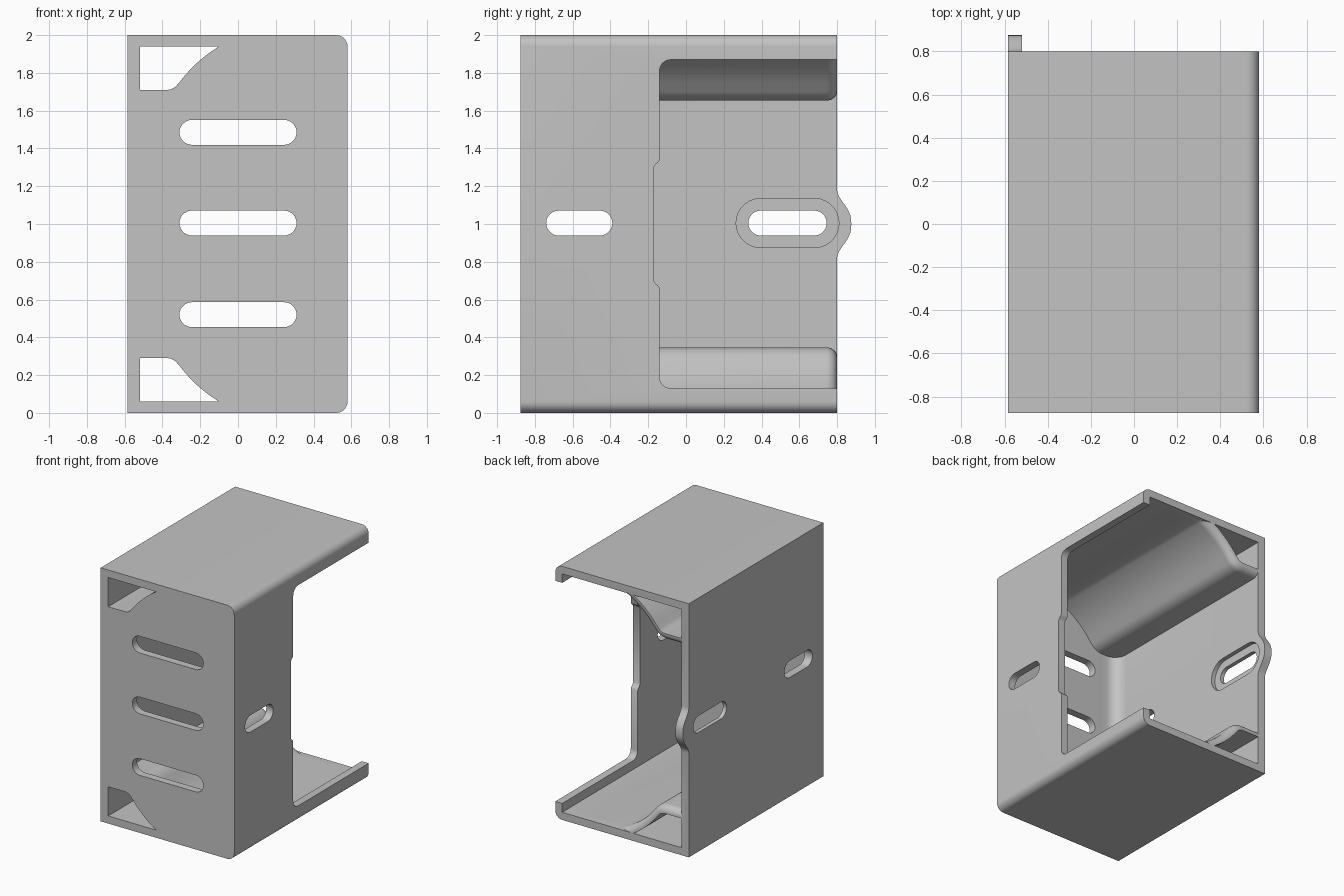
import bpy, bmesh
from math import sin, cos, asin, pi, sqrt

if "Cube" in bpy.data.objects:
    bpy.data.objects.remove(bpy.data.objects["Cube"], do_unlink=True)

BACK, FRONT, WALL = 0.8, -0.875, 0.06
TOP = 2 - WALL          # ceiling height
INNER = 0.52            # half width of the cavity


def loft(name, sections):
    """Closed solid through matching rings of 3D points."""
    bm = bmesh.new()
    rings = [[bm.verts.new(p) for p in s] for s in sections]
    for a, b in zip(rings, rings[1:]):
        for i in range(len(a)):
            j = (i + 1) % len(a)
            bm.faces.new((a[i], a[j], b[j], b[i]))
    bm.faces.new(rings[0])
    bm.faces.new(rings[-1])
    bmesh.ops.recalc_face_normals(bm, faces=bm.faces)
    mesh = bpy.data.meshes.new(name)
    bm.to_mesh(mesh)
    bm.free()
    obj = bpy.data.objects.new(name, mesh)
    bpy.context.collection.objects.link(obj)
    return obj


def prism_y(name, pts, lo, hi):
    return loft(name, [[(x, y, z) for x, z in pts] for y in (lo, hi)])


def prism_x(name, pts, lo, hi):
    return loft(name, [[(x, y, z) for y, z in pts] for x in (lo, hi)])


def arc(cx, cz, r, a0, a1, n=8):
    return [(cx + r * cos(a0 + (a1 - a0) * i / n), cz + r * sin(a0 + (a1 - a0) * i / n))
            for i in range(n + 1)]


def slot(u0, u1, v, r):
    return arc(u1 - r, v, r, -pi / 2, pi / 2, 14) + arc(u0 + r, v, r, pi / 2, 3 * pi / 2, 14)


def flip(pts):
    """Mirror a section about mid height, keeping a continuous order."""
    return [(u, 2 - v) for u, v in reversed(pts)]


def guide(d):
    """Curved corner guide from its flat floor up to the ceiling, offset by d."""
    r, lean = 0.75 - d, 0.62
    return (arc(-0.377, 1.78, 0.07 + d, -pi / 2, -lean) +
            arc(0.29, 1.30, r, pi - lean, pi - asin((TOP - 1.30) / r), 14)[1:])


def cavity_ring(y, d, w):
    upper = [(INNER, TOP)] + guide(d)[::-1] + [(-INNER + w, 1.71 - d)]
    return [(x, y, z) for x, z in upper + flip(upper)]


# outer body, rounded along the two open-side edges
corner = arc(0.52, TOP, 0.06, 0, pi / 2)
body = prism_y("housing", flip(corner) + corner + [(-0.585, 2), (-0.585, 0)], FRONT, -FRONT)

# trim behind the back edge, leaving a rounded tab on one wall
tab = [(BACK + 0.075 * (1 + cos(pi * abs(u) ** 1.3)) / 2, 1 + 0.18 * u)
       for u in [i / 12 for i in range(-12, 13)]]
back_trim = prism_x("back_trim", [(1.2, -0.2), (BACK, -0.2)] + tab +
                    [(BACK, 2.2), (1.2, 2.2)], -1, 1)

# inner cavity: filleted front corner, rounded back edge on both guides
r, t = 0.1, 0.057
rings = [cavity_ring(FRONT + WALL + r * (1 - cos(a)), t, r * (1 - sin(a)))
         for a in [i * pi / 16 for i in range(9)]]
rings += [cavity_ring(BACK - t + t * sin(a), t - (t - 0.004) * (1 - cos(a)), 0)
          for a in [i * pi / 16 for i in range(9)]]
rings.append(cavity_ring(1, 0.004, 0))
cavity = loft("cavity", rings)

# corner channels running the full depth
channel = guide(0) + [(-INNER, TOP), (-INNER, 1.71)]
cutters = [back_trim, cavity,
           prism_y("upper_channel", channel, -1, 1),
           prism_y("lower_channel", flip(channel), -1, 1)]

# large side opening with a shallow step in its edge
edge = arc(-0.08, 1.81, 0.06, pi, pi / 2)
half = [(-0.17, 1.30), (-0.162, 1.315), (-0.148, 1.325), (-0.14, 1.34)] + edge + [(1, 1.87)]
cutters.append(prism_x("side_opening", flip(half) + half, 0.3, 1))

# vent slots in the front, fixing slots through the side walls
for z in (0.52, 1.005, 1.485):
    cutters.append(prism_y("front_slot", slot(-0.31, 0.31, z, 0.066), -1, -0.6))
cutters.append(prism_x("side_slot", slot(-0.74, -0.39, 1.005, 0.066), -1, 1))
cutters.append(prism_x("back_slot", slot(0.33, 0.745, 1.005, 0.066), -1, 0))
cutters.append(prism_x("slot_recess", slot(0.265, 0.81, 1.005, 0.13), -0.553, 0))

bpy.context.view_layer.objects.active = body
for c in cutters:
    mod = body.modifiers.new(c.name, 'BOOLEAN')
    mod.operation, mod.solver, mod.object = 'DIFFERENCE', 'EXACT', c
    bpy.ops.object.modifier_apply(modifier=mod.name)
    bpy.data.objects.remove(c, do_unlink=True)

# single grey finish
grey = bpy.data.materials.new("light_grey")
grey.use_nodes = True
color = (0.55, 0.55, 0.55, 1)
grey.diffuse_color = color
grey.node_tree.nodes["Principled BSDF"].inputs["Base Color"].default_value = color
body.data.materials.clear()
body.data.materials.append(grey)

bpy.ops.object.select_all(action='DESELECT')
body.select_set(True)
bpy.ops.object.shade_smooth_by_angle(angle=0.5)
